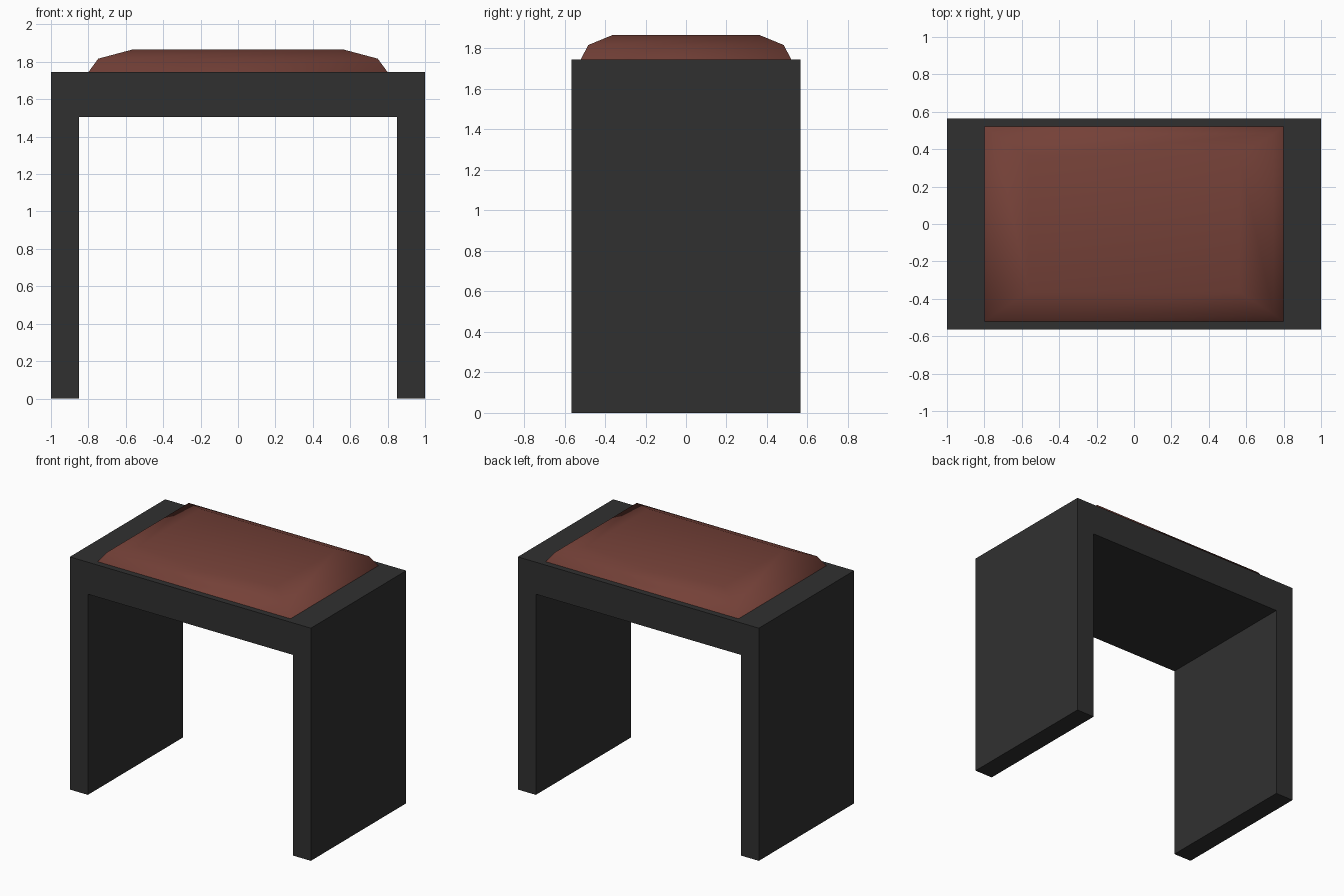
import bpy, bmesh, math

if "Cube" in bpy.data.objects:
    bpy.data.objects.remove(bpy.data.objects["Cube"])


def material(name, rgb):
    m = bpy.data.materials.new(name)
    m.diffuse_color = (*rgb, 1.0)
    m.use_nodes = True
    m.node_tree.nodes["Principled BSDF"].inputs["Base Color"].default_value = m.diffuse_color
    return m


def add_object(name, bm, mat):
    bmesh.ops.recalc_face_normals(bm, faces=bm.faces[:])
    mesh = bpy.data.meshes.new(name)
    bm.to_mesh(mesh)
    bm.free()
    mesh.materials.append(mat)
    obj = bpy.data.objects.new(name, mesh)
    bpy.context.collection.objects.link(obj)
    return obj


charcoal = material("charcoal", (0.03, 0.03, 0.03))
brown_leather = material("brown leather", (0.175, 0.052, 0.039))

TOP = 1.745

# Frame: upside-down U profile extruded front to back
half_depth = 0.565
half = [(0.85, 1.505), (0.85, 0), (1, 0), (1, TOP)]
profile = half + [(-x, z) for x, z in reversed(half)]
bm = bmesh.new()
face = bm.faces.new([bm.verts.new((x, -half_depth, z)) for x, z in profile])
ext = bmesh.ops.extrude_face_region(bm, geom=[face])
moved = [v for v in ext["geom"] if isinstance(v, bmesh.types.BMVert)]
bmesh.ops.translate(bm, verts=moved, vec=(0, 2 * half_depth, 0))
add_object("bench_frame", bm, charcoal)

# Cushion: rectangular rings lofted into a soft pad
rings = [(0.80, 0.52, TOP), (0.747, 0.483, 1.817), (0.563, 0.364, 1.866)]
bm = bmesh.new()
loops = [[bm.verts.new((sx * x, sy * y, z))
          for sx, sy in ((-1, -1), (1, -1), (1, 1), (-1, 1))]
         for x, y, z in rings]
for low, high in zip(loops, loops[1:]):
    for i in range(4):
        j = (i + 1) % 4
        bm.faces.new((low[i], low[j], high[j], high[i]))
bm.faces.new(loops[-1])
bm.faces.new(loops[0][::-1])
cushion = add_object("seat_cushion", bm, brown_leather)

# Smooth the pad but keep its bottom rim sharp
bpy.context.view_layer.objects.active = cushion
cushion.select_set(True)
bpy.ops.object.shade_smooth_by_angle(angle=math.radians(85))
